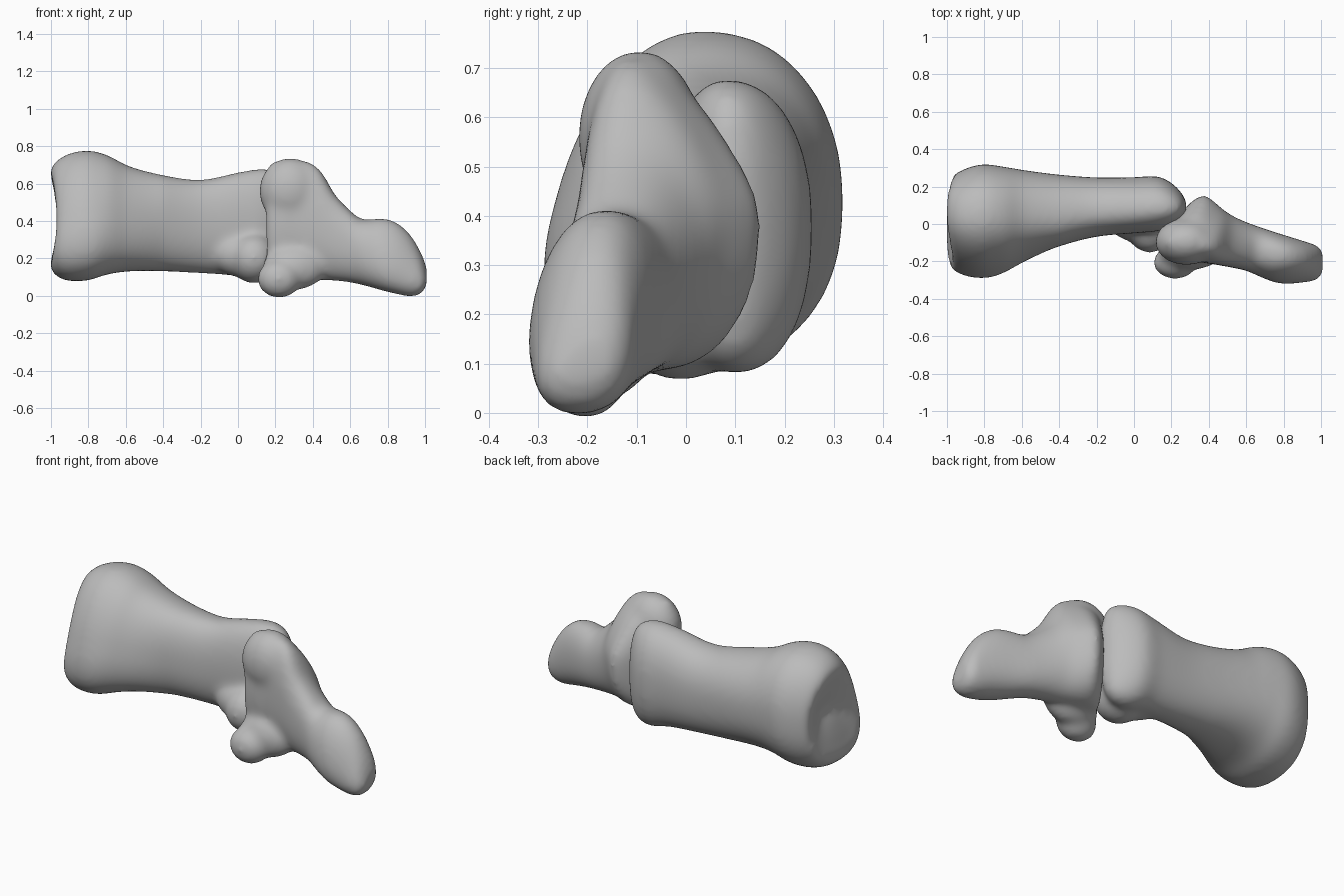
import bpy, bmesh, math
from mathutils import Matrix, Vector

cube = bpy.data.objects.get("Cube")
if cube:
    bpy.data.objects.remove(cube, do_unlink=True)

GREY = (0.5, 0.5, 0.5, 1.0)
bone_grey = bpy.data.materials.new("bone grey")
bone_grey.use_nodes = True
bone_grey.diffuse_color = GREY
shader = bone_grey.node_tree.nodes["Principled BSDF"]
shader.inputs["Base Color"].default_value = GREY
shader.inputs["Roughness"].default_value = 0.7

SIDES = 48
STEPS = 5


def spline(a, b, c, d, t):
    """Smooth blend from b to c, passing through both."""
    return 0.5 * (2 * b + (c - a) * t + (2 * a - 5 * b + 4 * c - d) * t * t
                  + (3 * b - a - 3 * c + d) * t ** 3)


def refine(stations):
    """Insert smooth in-between sections."""
    last = len(stations) - 1
    result = []
    for i in range(last):
        four = [stations[min(max(i + k, 0), last)] for k in (-1, 0, 1, 2)]
        for step in range(STEPS):
            result.append([spline(*values, step / STEPS) for values in zip(*four)])
    result.append(stations[last])
    return result


def rounded(value, power):
    return math.copysign(abs(value) ** (2 / power), value)


def fade(x, start, end):
    """Rises from nought at start to one at end."""
    return min(1, max(0, (x - start) / (end - start)))


def loft(bm, stations, power, shape):
    """Rounded sections along x; each is (x, y low, y high, z low, z high).
    shape(x) gives skew (back shifted in x), taper (back less tall, mostly above),
    lean (lower front pushed forward) and bow (top and bottom shifted in x)."""
    rings = []
    for x, y_low, y_high, z_low, z_high in refine(stations):
        skew, taper, lean, bow = shape(x)
        ring = []
        for i in range(SIDES):
            angle = math.tau * i / SIDES
            u = rounded(math.cos(angle), power)
            v = rounded(math.sin(angle), power)
            narrow = taper if v > 0 else taper / 5
            dy = (y_high - y_low) / 2 * u
            dz = (z_high - z_low) / 2 * v * (1 - narrow * u)
            ring.append(bm.verts.new((x + skew * dy - bow * v * v,
                                      (y_low + y_high) / 2 + dy + lean * v * (1 - u) / 2,
                                      (z_low + z_high) / 2 + dz)))
        rings.append(ring)
    for one, two in zip(rings, rings[1:]):
        for i in range(SIDES):
            j = (i + 1) % SIDES
            bm.faces.new((one[i], one[j], two[j], two[i]))
    bm.faces.new(rings[0])
    bm.faces.new(rings[-1])


def make_bone(name, stations, knobs, power, shape):
    """Loft the shaft, add knobs, then fuse everything into one smooth skin."""
    bm = bmesh.new()
    loft(bm, stations, power, shape)
    for centre, radii in knobs:
        matrix = Matrix.LocRotScale(Vector(centre), None, Vector(radii))
        bmesh.ops.create_icosphere(bm, subdivisions=4, radius=1, matrix=matrix)
    bmesh.ops.recalc_face_normals(bm, faces=bm.faces)
    mesh = bpy.data.meshes.new(name)
    bm.to_mesh(mesh)
    bm.free()
    mesh.materials.append(bone_grey)
    mesh.shade_smooth()
    bone = bpy.data.objects.new(name, mesh)
    bpy.context.collection.objects.link(bone)
    fuse = bone.modifiers.new("fuse", "REMESH")
    fuse.mode = "VOXEL"
    fuse.voxel_size = 0.014
    fuse.use_smooth_shade = True
    soften = bone.modifiers.new("soften", "SMOOTH")
    soften.factor = 0.5
    soften.iterations = 28


# Long bone: dished base, waisted shaft, rounded far end
long_stations = [
    (-.93, 0, .08, .36, .48),
    (-.96, -.12, .18, .23, .6),
    (-.972, -.205, .25, .145, .675),
    (-.91, -.25, .292, .085, .745),
    (-.81, -.268, .32, .08, .774),
    (-.7, -.245, .307, .113, .75),
    (-.58, -.19, .287, .13, .69),
    (-.4, -.12, .264, .13, .643),
    (-.2, -.068, .249, .12, .618),
    (0, -.05, .25, .105, .658),
    (.12, -.04, .256, .08, .676),
    (.2, -.015, .22, .09, .665),
    (.255, .03, .165, .14, .62),
    (.28, .06, .12, .25, .52),
]
long_knobs = [
    ((.085, -.01, .2), (.13, .145, .135)),  # lower knuckle
    ((.01, .02, .22), (.15, .115, .12)),    # slope from knuckle to shaft
]
make_bone("long_bone", long_stations, long_knobs, 2.3, lambda x: (
    0, 0.1, 0.1 * fade(x, -.4, -.75), 0.03 * fade(x, -.8, -.95)))

# Short bone: slanted base with two lobes, tapering to a rounded tip
short_stations = [
    (.25, -.04, .04, .3, .45),
    (.2, -.13, .05, .13, .65),
    (.23, -.17, .115, .1, .675),
    (.3, -.195, .155, .09, .68),
    (.37, -.2, .125, .088, .68),
    (.45, -.215, .075, .085, .645),
    (.52, -.23, .04, .08, .535),
    (.6, -.25, .01, .07, .455),
    (.67, -.28, -.015, .055, .408),
    (.76, -.31, -.045, .03, .415),
    (.84, -.312, -.07, .01, .397),
    (.92, -.302, -.095, -.005, .33),
    (.98, -.29, -.115, .01, .23),
    (1.01, -.25, -.15, .06, .15),
]
short_knobs = [
    ((.28, -.095, .56), (.168, .125, .178)),  # upper lobe
    ((.22, -.205, .09), (.118, .09, .104)),   # lower lobe
    ((.3, -.155, .15), (.17, .09, .12)),      # bridge from lower lobe to shaft
]
make_bone("short_bone", short_stations, short_knobs, 2.25, lambda x: (
    0.55 * fade(x, .6, .2), 0.55 * fade(x, .65, .4), 0.04 * fade(x, .6, .8), 0))
